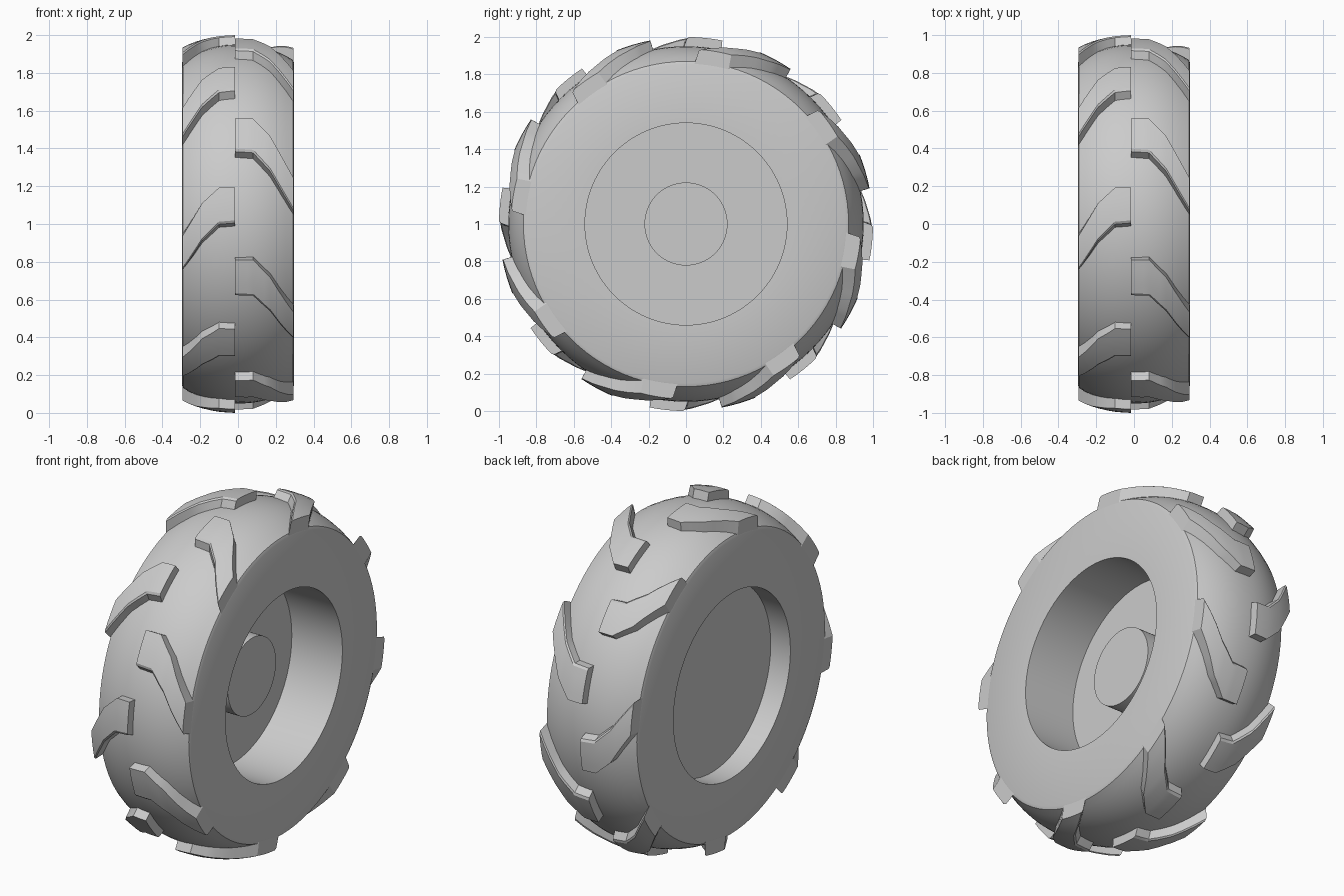
import bpy, bmesh, math

if "Cube" in bpy.data.objects:
    bpy.data.objects.remove(bpy.data.objects["Cube"])

HALF = 0.297          # half width of the tyre
SEG = 96


def crown(x, centre, edge):
    """Radius of a rounded tread surface at distance x from the middle."""
    return centre - (centre - edge) * (abs(x) / HALF) ** 2.2


def point(x, r, deg):
    a = math.radians(deg)
    return (x, -r * math.cos(a), 1 + r * math.sin(a))


def finish(bm, name):
    bmesh.ops.recalc_face_normals(bm, faces=bm.faces)
    me = bpy.data.meshes.new(name)
    bm.to_mesh(me)
    bm.free()
    ob = bpy.data.objects.new(name, me)
    bpy.context.collection.objects.link(ob)
    bpy.ops.object.select_all(action='DESELECT')
    bpy.context.view_layer.objects.active = ob
    ob.select_set(True)
    bpy.ops.object.shade_smooth_by_angle(angle=math.radians(30))
    return ob


def skin(bm, rings, wrap):
    n = len(rings)
    for i in range(n if wrap else n - 1):
        a, b = rings[i], rings[(i + 1) % n]
        m = len(a)
        for j in range(m):
            k = (j + 1) % m
            bm.faces.new((a[j], a[k], b[k], b[j]))


def revolve(name, profile, closed):
    """Turn an (x, radius) profile round the axle; open profiles get end caps."""
    bm = bmesh.new()
    rings = [[bm.verts.new(point(x, r, 360 * i / SEG)) for i in range(SEG)]
             for x, r in profile]
    skin(bm, rings, closed)
    if not closed:
        bm.faces.new(rings[0])
        bm.faces.new(rings[-1])
    return finish(bm, name)


def lerp_table(table, x):
    for (x0, a0, b0), (x1, a1, b1) in zip(table, table[1:]):
        if x <= x1:
            t = (x - x0) / (x1 - x0)
            return a0 + (a1 - a0) * t, b0 + (b1 - b0) * t
    return table[-1][1:]


def lug(name, table, side, turn):
    """One curved tread block; table holds (x, lower angle, upper angle)."""
    bm = bmesh.new()
    xs = sorted({t[0] for t in table} | {0.05, 0.14, 0.22, 0.26})
    rings = []
    for x in xs:
        lo, hi = lerp_table(table, x)
        top, base = crown(x, 1.0, 0.935), crown(x, 0.95, 0.865) - 0.015
        row = [(base, lo - 1.6)]
        row += [(top - 0.008, lo - 0.3)]
        row += [(top, lo + 0.5 + (hi - lo - 0.5) * i / 4) for i in range(5)]
        row += [(base, hi + 0.4)]
        rings.append([bm.verts.new(point(side * x, r, a + turn)) for r, a in row])
    skin(bm, rings, False)
    bm.faces.new(rings[0])
    bm.faces.new(rings[-1])
    return finish(bm, name)


# Tyre carcass: rounded tread, flat sidewalls, open bore
tread = [(x, crown(x, 0.95, 0.865))
         for x in (-0.29 + 0.58 * i / 16 for i in range(17))]
revolve("tyre", [(-HALF, 0.54), (-HALF, 0.852)] + tread
        + [(HALF, 0.852), (HALF, 0.54)], True)

# Wheel disc inside the bore, and the hub on its right side
revolve("wheel_disc", [(-0.17, 0.542), (-0.03, 0.542)], False)
revolve("hub", [(-0.05, 0.222), (0.09, 0.222)], False)

# Tread lugs: eight each side, staggered by half a step
left = [(0.015, 0.6, 11.2), (0.1, 0.2, 11.2), (0.19, -5, 6.5), (0.295, -15, -4)]
right = [(-0.015, 0.5, 11.5), (0.08, 0.2, 11.5), (0.17, -5.5, 5.8), (0.295, -18, -7.5)]
for i in range(8):
    lug(f"left_lug_{i}", left, -1, 45 * i)
    lug(f"right_lug_{i}", right, 1, 45 * i + 22.5)
